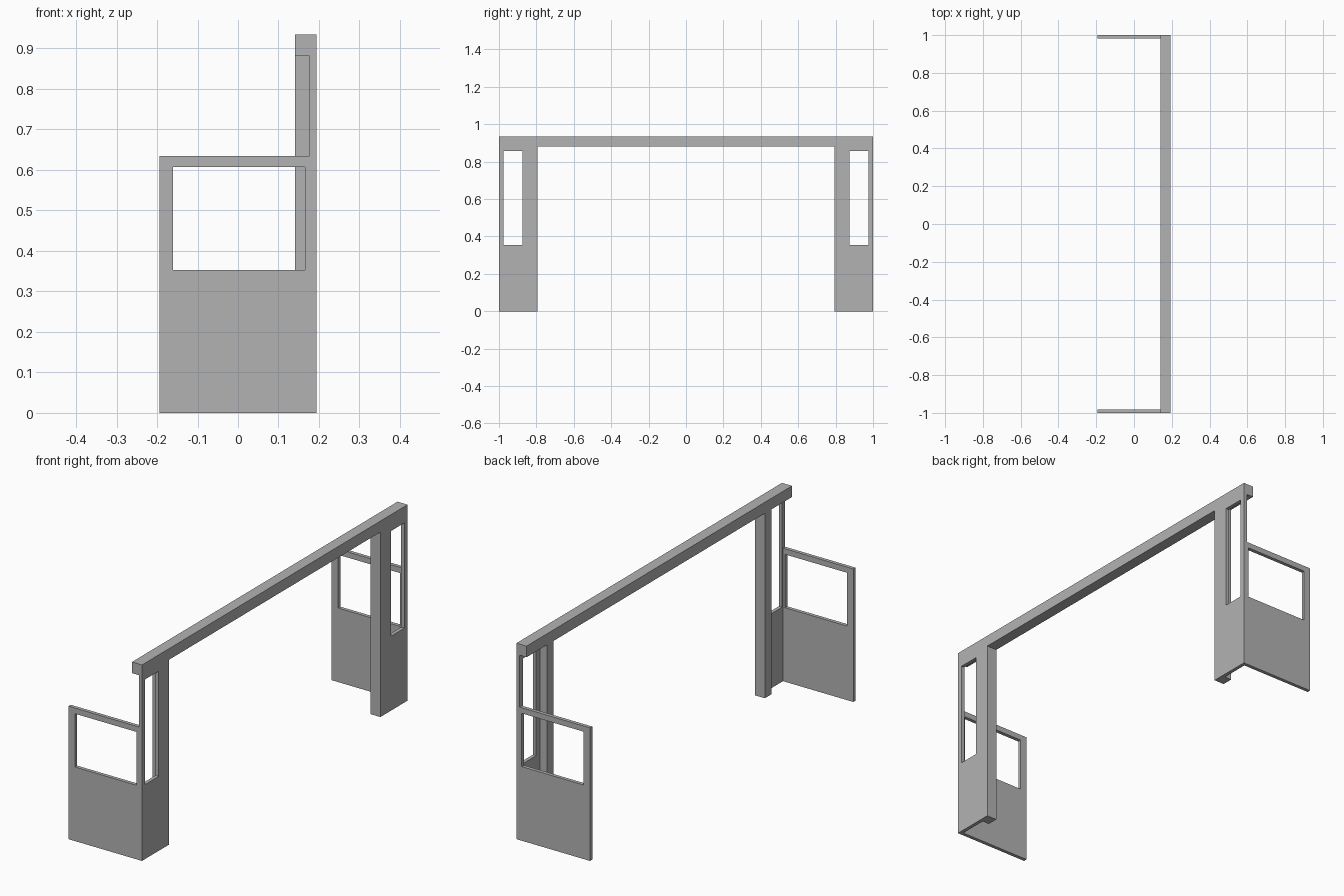
import bpy
import bmesh
from mathutils import Vector

cube = bpy.data.objects.get("Cube")
if cube:
    bpy.data.objects.remove(cube, do_unlink=True)

# Main dimensions
HALF_X, HALF_Y = 0.194, 1.0
WALL = 0.017                    # sheet thickness
INNER_X = 0.141                 # inner face of beam and posts
WALL_X = HALF_X - WALL
BEAM_Z, TOP_Z = 0.881, 0.934

grey = bpy.data.materials.new("plain_grey")
grey.use_nodes = True
colour = (0.45, 0.45, 0.45, 1)
grey.diffuse_color = colour
grey.node_tree.nodes["Principled BSDF"].inputs["Base Color"].default_value = colour


def finish(name, bm, mirrored):
    bmesh.ops.recalc_face_normals(bm, faces=bm.faces)
    mesh = bpy.data.meshes.new(name)
    bm.to_mesh(mesh)
    bm.free()
    mesh.materials.append(grey)
    obj = bpy.data.objects.new(name, mesh)
    bpy.context.collection.objects.link(obj)
    if mirrored:
        mod = obj.modifiers.new("both_ends", "MIRROR")
        mod.use_axis = (False, True, False)
        mod.use_mirror_merge = False
    return obj


def box(name, low, high, mirrored=True):
    bm = bmesh.new()
    bmesh.ops.create_cube(bm, size=1)
    low, high = Vector(low), Vector(high)
    for v in bm.verts:
        v.co = (low + high) / 2 + v.co * (high - low)
    return finish(name, bm, mirrored)


def window_panel(name, outer, hole, place, depth):
    """Sheet with a rectangular opening; rectangles are (u0, u1, z0, z1)."""
    bm = bmesh.new()

    def ring(r):
        u0, u1, z0, z1 = r
        return [bm.verts.new(place(u, z)) for u, z in
                ((u0, z0), (u1, z0), (u1, z1), (u0, z1))]

    a, b = ring(outer), ring(hole)
    for i in range(4):
        j = (i + 1) % 4
        bm.faces.new((a[i], a[j], b[j], b[i]))
    result = bmesh.ops.extrude_face_region(bm, geom=bm.faces[:])
    moved = [g for g in result["geom"] if isinstance(g, bmesh.types.BMVert)]
    bmesh.ops.translate(bm, verts=moved, vec=depth)
    # Merge the flat frame segments into clean rectangular borders
    return finish(name, bm, True)


# Long beam across the top
box("top_beam", (INNER_X, -HALF_Y, BEAM_Z), (HALF_X, HALF_Y, TOP_Z), False)

# Posts beside the opening
box("opening_post", (INNER_X, -0.847, 0), (WALL_X, -0.795, BEAM_Z))

# Tall narrow side walls with slot windows
window_panel("side_wall", (-HALF_Y, -0.795, 0, BEAM_Z),
             (-0.976, -0.875, 0.355, 0.856),
             lambda u, z: (WALL_X, u, z), (WALL, 0, 0))

# Low end panels with wide windows
window_panel("end_panel", (-HALF_X, WALL_X, 0, 0.634),
             (-0.16, 0.166, 0.353, 0.607),
             lambda u, z: (u, -HALF_Y, z), (0, WALL, 0))
